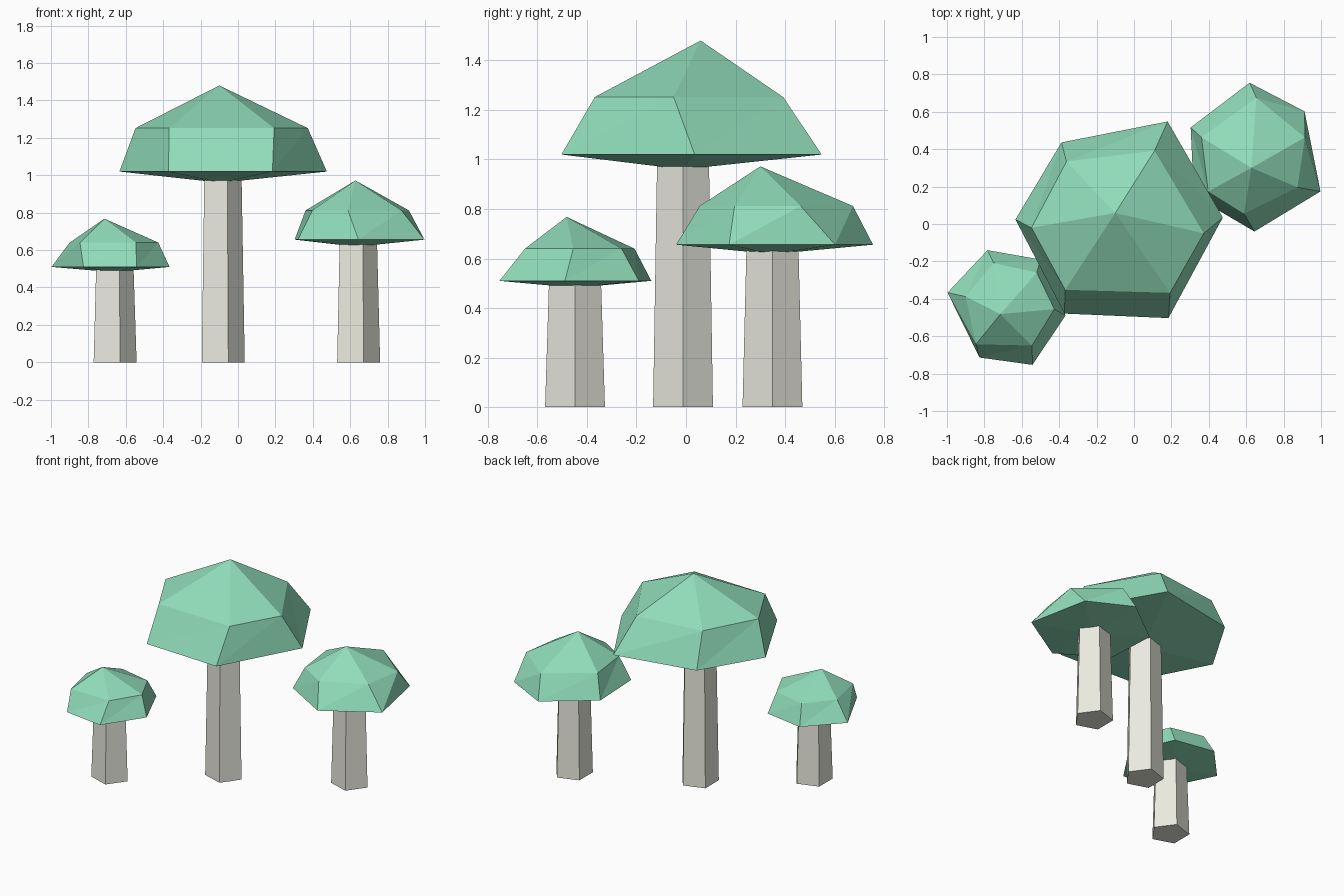
import bpy, bmesh
from math import cos, sin, tau

if "Cube" in bpy.data.objects:
    bpy.data.objects.remove(bpy.data.objects["Cube"])


def material(name, rgb):
    mat = bpy.data.materials.new(name)
    mat.diffuse_color = (*rgb, 1)
    mat.use_nodes = True
    mat.node_tree.nodes["Principled BSDF"].inputs["Base Color"].default_value = mat.diffuse_color
    return mat


CAP = material("cap_green", (0.28, 0.72, 0.49))
STEM = material("stem_cream", (0.82, 0.82, 0.74))


def finish(name, bm, mat):
    bmesh.ops.recalc_face_normals(bm, faces=bm.faces)
    mesh = bpy.data.meshes.new(name)
    bm.to_mesh(mesh)
    bm.free()
    mesh.materials.append(mat)
    bpy.context.collection.objects.link(bpy.data.objects.new(name, mesh))


# Five-sided tapered stem
def stem(name, x, y, top):
    bm = bmesh.new()
    rings = [[bm.verts.new((x + r * cos(tau * i / 5), y + r * sin(tau * i / 5), z))
              for i in range(5)] for r, z in ((0.127, 0), (0.11, top))]
    low, high = rings
    bm.faces.new(low)
    bm.faces.new(high)
    for i in range(5):
        j = (i + 1) % 5
        bm.faces.new((low[i], low[j], high[j], high[i]))
    finish(name, bm, STEM)


# Uneven six-sided cap: underside fan, flared skirt, pointed crown
def cap(name, base, rim_z, rim, mid_z, mid, apex):
    bm = bmesh.new()
    under, tip = bm.verts.new(base), bm.verts.new(apex)
    low = [bm.verts.new((*p, rim_z)) for p in rim]
    high = [bm.verts.new((*p, mid_z)) for p in mid]
    for i in range(6):
        j = (i + 1) % 6
        bm.faces.new((under, low[j], low[i]))
        bm.faces.new((low[i], low[j], high[j]))
        bm.faces.new((low[i], high[j], high[i]))
        bm.faces.new((high[i], high[j], tip))
    finish(name, bm, CAP)


# Tall middle mushroom
stem("tall_stem", -0.091, -0.012, 1.0)
cap("tall_cap", (-0.091, -0.012, 0.96),
    1.02, [(0.475, 0.035), (0.18, 0.548), (-0.388, 0.436),
           (-0.634, 0.024), (-0.372, -0.479), (0.184, -0.503)],
    1.252, [(0.373, -0.05), (0.11, 0.392), (-0.361, 0.334),
            (-0.548, -0.02), (-0.368, -0.352), (0.193, -0.368)],
    (-0.10, 0.059, 1.48))

# Medium right mushroom
stem("medium_stem", 0.633, 0.349, 0.66)
cap("medium_cap", (0.633, 0.349, 0.618),
    0.656, [(0.912, 0.602), (0.618, 0.755), (0.303, 0.516),
            (0.32, 0.15), (0.644, -0.04), (0.997, 0.174)],
    0.812, [(0.914, 0.463), (0.655, 0.674), (0.361, 0.463),
            (0.397, 0.174), (0.588, 0.055), (0.874, 0.196)],
    (0.628, 0.30, 0.972))

# Small left mushroom
stem("small_stem", -0.669, -0.448, 0.52)
cap("small_cap", (-0.669, -0.448, 0.482),
    0.51, [(-0.366, -0.489), (-0.50, -0.19), (-0.783, -0.14),
           (-0.997, -0.367), (-0.826, -0.714), (-0.543, -0.753)],
    0.64, [(-0.426, -0.455), (-0.52, -0.26), (-0.751, -0.208),
           (-0.90, -0.388), (-0.845, -0.643), (-0.545, -0.65)],
    (-0.714, -0.482, 0.768))
